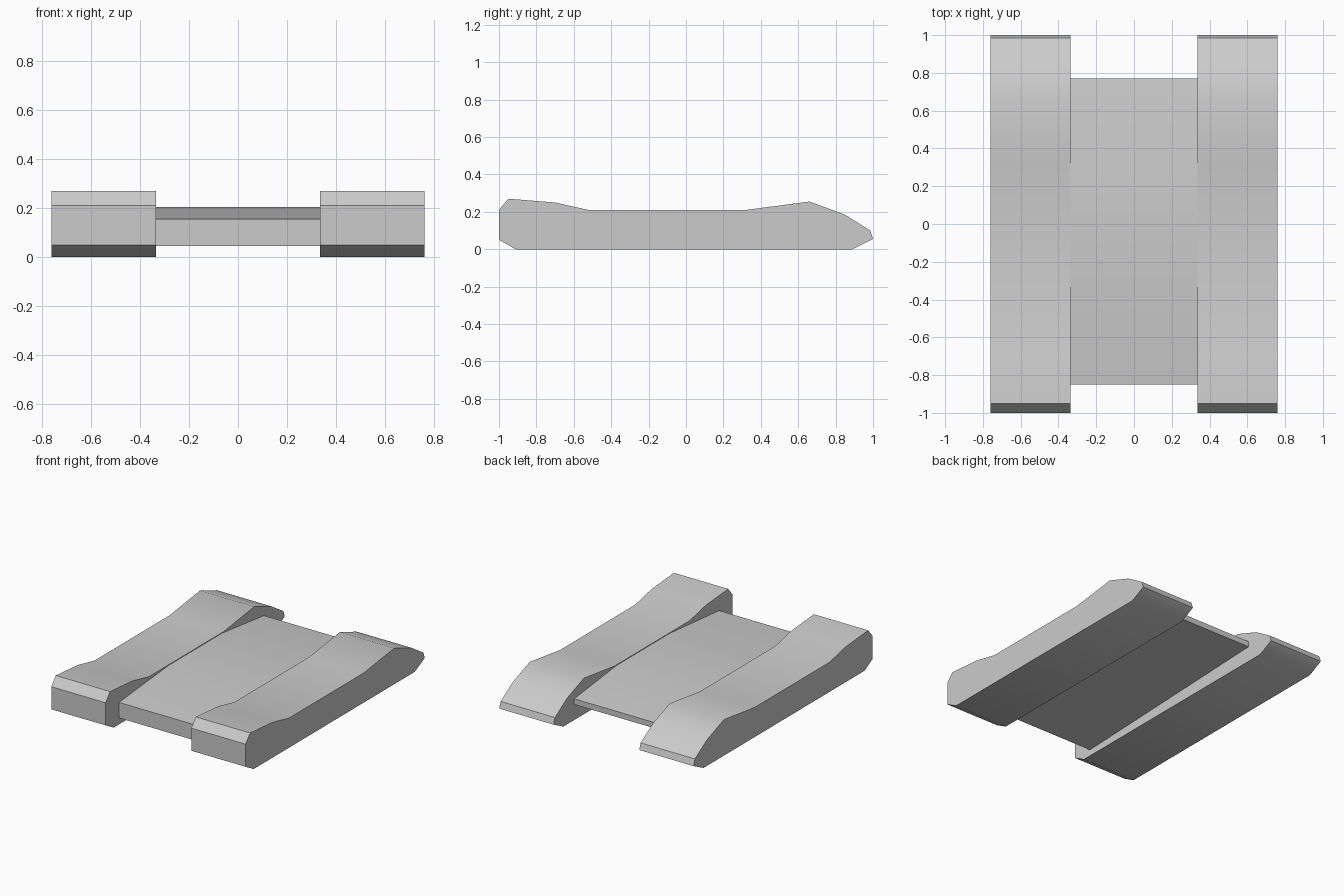
import bpy
import bmesh
import math

old = bpy.data.objects.get("Cube")
if old:
    bpy.data.objects.remove(old, do_unlink=True)

# One plain grey for the whole hull
grey = bpy.data.materials.new("light_grey")
grey.use_nodes = True
colour = (0.6, 0.6, 0.6, 1.0)
grey.diffuse_color = colour
grey.node_tree.nodes["Principled BSDF"].inputs["Base Color"].default_value = colour


def extrude_profile(name, profile, x_min, x_max):
    """Make a solid from a (y, z) side profile stretched across x."""
    bm = bmesh.new()
    face = bm.faces.new([bm.verts.new((x_min, y, z)) for y, z in profile])
    result = bmesh.ops.extrude_face_region(bm, geom=[face])
    moved = [v for v in result["geom"] if isinstance(v, bmesh.types.BMVert)]
    bmesh.ops.translate(bm, verts=moved, vec=(x_max - x_min, 0, 0))
    bmesh.ops.recalc_face_normals(bm, faces=bm.faces)
    mesh = bpy.data.meshes.new(name)
    bm.to_mesh(mesh)
    bm.free()
    mesh.materials.append(grey)
    obj = bpy.data.objects.new(name, mesh)
    bpy.context.collection.objects.link(obj)
    bpy.ops.object.select_all(action="DESELECT")
    obj.select_set(True)
    bpy.context.view_layer.objects.active = obj
    bpy.ops.object.shade_smooth_by_angle(angle=math.radians(30))
    return obj


INNER, OUTER = 0.335, 0.76

# Side pods: blunt raised front, low middle, tapered back
pod_profile = [
    (-0.91, 0), (0.89, 0), (1, 0.055), (0.985, 0.1), (0.85, 0.185),
    (0.66, 0.255), (0.32, 0.21), (-0.52, 0.21), (-0.7, 0.25),
    (-0.95, 0.27), (-1, 0.21), (-1, 0.05),
]
extrude_profile("left_pod", pod_profile, INNER, OUTER)
extrude_profile("right_pod", pod_profile, -OUTER, -INNER)

# Central deck: crowned top, underside rising to a thin back edge
deck_profile = [
    (-0.85, 0.045), (0.77, 0.11), (0.77, 0.15),
    (0.3, 0.205), (-0.3, 0.205), (-0.85, 0.155),
]
extrude_profile("centre_deck", deck_profile, -INNER, INNER)
